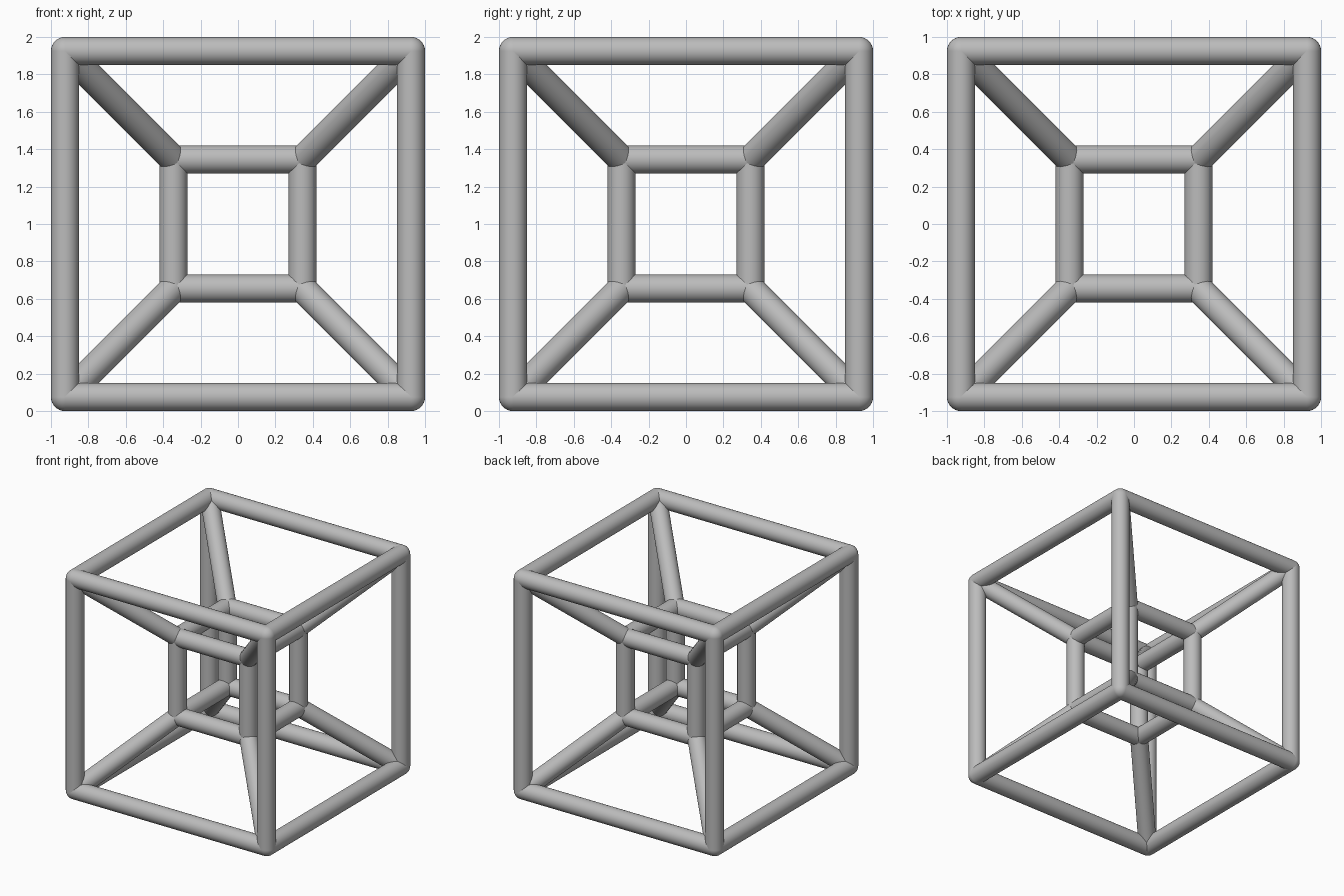
import bpy
from mathutils import Vector

RADIUS = 0.075   # thickness of every bar
OUTER = 0.925    # half size of the outer frame, along bar centres
INNER = 0.345    # half size of the inner frame
CENTRE = Vector((0, 0, 1))

cube = bpy.data.objects.get("Cube")
if cube:
    bpy.data.objects.remove(cube)

grey = bpy.data.materials.new("plain grey")
grey.use_nodes = True
colour = (0.5, 0.5, 0.5, 1)
grey.diffuse_color = colour
grey.node_tree.nodes["Principled BSDF"].inputs["Base Color"].default_value = colour


def finish(name):
    obj = bpy.context.object
    obj.name = name
    obj.data.materials.append(grey)
    bpy.ops.object.shade_smooth_by_angle()


def bar(name, start, end):
    span = end - start
    bpy.ops.mesh.primitive_cylinder_add(
        vertices=32, radius=RADIUS, depth=span.length, end_fill_type='NOTHING',
        location=CENTRE + (start + end) / 2,
        rotation=span.to_track_quat('Z', 'Y').to_euler())
    finish(name)


def joint(name, point):
    bpy.ops.mesh.primitive_uv_sphere_add(
        segments=32, ring_count=16, radius=RADIUS, location=CENTRE + point)
    finish(name)


corners = [Vector((x, y, z)) for x in (-1, 1) for y in (-1, 1) for z in (-1, 1)]

# Two nested cube frames with rounded corners
for label, size in (("outer", OUTER), ("inner", INNER)):
    for corner in corners:
        joint(label + "_corner", corner * size)
        for axis in range(3):
            if corner[axis] < 0:
                opposite = corner.copy()
                opposite[axis] = 1
                bar(label + "_bar", corner * size, opposite * size)

# Diagonal struts joining matching corners
for corner in corners:
    bar("diagonal_strut", corner * INNER, corner * OUTER)
